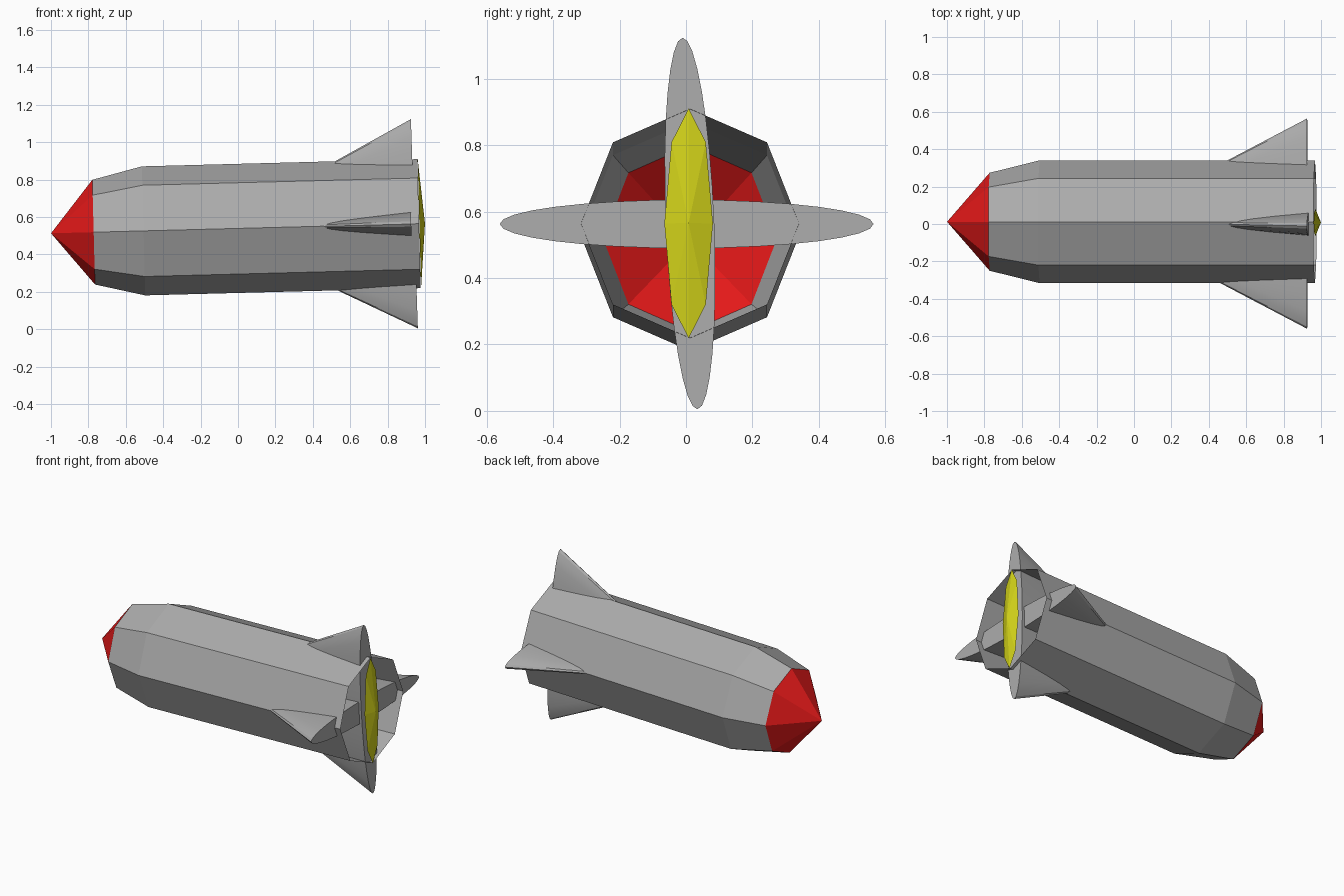
import bpy
import bmesh
from math import cos, sin, tau, radians
from mathutils import Matrix, Vector

if "Cube" in bpy.data.objects:
    bpy.data.objects.remove(bpy.data.objects["Cube"], do_unlink=True)


def material(name, color):
    mat = bpy.data.materials.new(name)
    mat.use_nodes = True
    mat.diffuse_color = (*color, 1)
    bsdf = next(n for n in mat.node_tree.nodes if n.type == 'BSDF_PRINCIPLED')
    bsdf.inputs["Base Color"].default_value = (*color, 1)
    return mat


GREY = material("hull grey", (0.41, 0.41, 0.41))
RED = material("nose red", (0.8, 0.01, 0.01))
YELLOW = material("flame yellow", (0.65, 0.65, 0.01))


def loft(name, mat, sections, sides, origin, pitch, roll=0, cap=False, smooth=False):
    """Skin rings (x, half width, half height) along x; a zero ring is a point."""
    bm = bmesh.new()
    rings = []
    for x, ry, rz in sections:
        count = sides if ry else 1
        rings.append([bm.verts.new((x, ry * sin(tau * i / sides), rz * cos(tau * i / sides)))
                      for i in range(count)])
    for a, b in zip(rings, rings[1:]):
        for i in range(sides):
            j = (i + 1) % sides
            quad = [a[i % len(a)], a[j % len(a)], b[j % len(b)], b[i % len(b)]]
            bm.faces.new(list(dict.fromkeys(quad)))
    if cap:
        bm.faces.new(rings[-1])
    bmesh.ops.recalc_face_normals(bm, faces=bm.faces)
    turn = Matrix.Rotation(radians(-pitch), 4, 'Y') @ Matrix.Rotation(radians(roll), 4, 'X')
    bm.transform(Matrix.Translation(Vector(origin)) @ turn)
    mesh = bpy.data.meshes.new(name)
    bm.to_mesh(mesh)
    bm.free()
    mesh.materials.append(mat)
    obj = bpy.data.objects.new(name, mesh)
    bpy.context.collection.objects.link(obj)
    if smooth:
        bpy.ops.object.select_all(action='DESELECT')
        obj.select_set(True)
        bpy.context.view_layer.objects.active = obj
        bpy.ops.object.shade_smooth_by_angle(angle=radians(30))
    return obj


# Octagonal hull, open at the rear, with nose cone and flame
AXIS = (0, 0.012, 0.539)
TILT = 1.5
loft("hull", GREY, [(-0.772, 0.262, 0.28), (-0.505, 0.328, 0.345), (0.968, 0.328, 0.345)],
     8, AXIS, TILT)
loft("nose_cone", RED, [(-1, 0, 0), (-0.772, 0.262, 0.28)], 8, AXIS, TILT)
loft("flame", YELLOW, [(0.97, 0.073, 0.346), (1, 0, 0)], 8, (0, 0.008, 0.539), TILT)

# Flattened cones crossing the hull form the four tail fins
loft("vertical_fins", GREY, [(-1.09, 0, 0), (0, 0.073, 0.56)], 32,
     (0.943, 0.012, 0.564), 1.9, roll=2.3, cap=True, smooth=True)
loft("side_fins", GREY, [(-1.07, 0, 0), (0, 0.5625, 0.073)], 32,
     (0.926, 0.002, 0.5625), TILT, cap=True, smooth=True)
